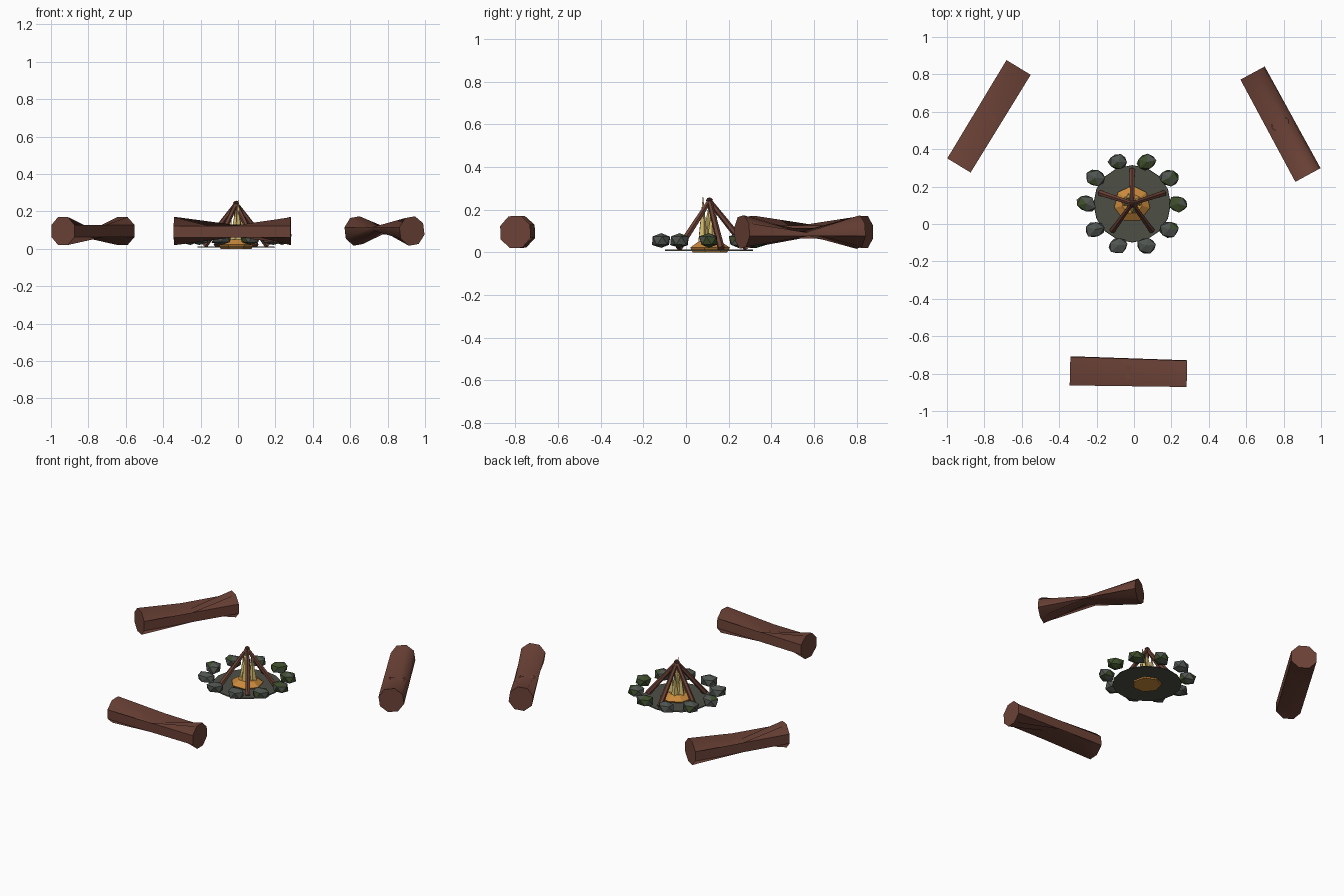
import bpy, bmesh, math, random
from mathutils import Vector, Matrix

if "Cube" in bpy.data.objects:
    bpy.data.objects.remove(bpy.data.objects["Cube"])

random.seed(4)


def material(name, rgb):
    m = bpy.data.materials.new(name)
    m.diffuse_color = (*rgb, 1)
    m.use_nodes = True
    m.node_tree.nodes["Principled BSDF"].inputs["Base Color"].default_value = m.diffuse_color
    return m


BARK = material("brown bark", (0.150, 0.055, 0.038))
STONE = material("grey stone", (0.080, 0.090, 0.080))
MOSS = material("green moss", (0.048, 0.076, 0.024))
ASH = material("dark ash", (0.076, 0.080, 0.062))
EMBER = material("orange ember", (0.58, 0.25, 0.045))
FLAME = material("yellow flame", (0.66, 0.50, 0.16))


def finish(bm, name, mats, smooth=None):
    bmesh.ops.recalc_face_normals(bm, faces=bm.faces)
    me = bpy.data.meshes.new(name)
    bm.to_mesh(me)
    bm.free()
    for m in mats:
        me.materials.append(m)
    ob = bpy.data.objects.new(name, me)
    bpy.context.collection.objects.link(ob)
    if smooth:
        bpy.ops.object.select_all(action='DESELECT')
        bpy.context.view_layer.objects.active = ob
        ob.select_set(True)
        bpy.ops.object.shade_smooth_by_angle(angle=math.radians(smooth))
    return ob


def tapered(bm, a, b, r1, r2, sides):
    """Tapered rod from a to b."""
    a, b = Vector(a), Vector(b)
    d = b - a
    mat = Matrix.Translation((a + b) / 2) @ d.to_track_quat('Z', 'Y').to_matrix().to_4x4()
    bmesh.ops.create_cone(bm, cap_ends=True, segments=sides, radius1=r1, radius2=r2,
                          depth=d.length, matrix=mat)


def bench_log(name, a, b, r1, r2, roll):
    """Octagonal log whose top and underside are pinched in at mid length."""
    a, b = Vector((*a, 0.095)), Vector((*b, 0.095))
    side = (b - a).normalized().cross(Vector((0, 0, 1)))
    bm = bmesh.new()
    rings = []
    for t in (0, 0.5, 1):
        ring = []
        for i in range(8):
            ang = math.radians(roll + 45 * i)
            u, v = math.cos(ang), math.sin(ang)
            if t == 0.5 and abs(v) > 0.5:
                v *= -0.05
            r = r1 + (r2 - r1) * t
            ring.append(bm.verts.new(a.lerp(b, t) + side * u * r + Vector((0, 0, v * 0.081))))
        rings.append(ring)
    for p, q in zip(rings, rings[1:]):
        for i in range(8):
            j = (i + 1) % 8
            bm.faces.new((p[i], p[j], q[j], q[i]))
    bm.faces.new(rings[0][::-1])
    bm.faces.new(rings[2])
    finish(bm, name, [BARK], 60)


# Log seats around the fire
bench_log("front_log", (-0.342, -0.785), (0.283, -0.80), 0.083, 0.076, 20)
bench_log("left_log", (-0.617, 0.837), (-0.936, 0.313), 0.082, 0.079, 22.5)
bench_log("right_log", (0.634, 0.807), (0.930, 0.262), 0.076, 0.079, 14)

CX, CY = -0.01, 0.108

# Ash bed
bm = bmesh.new()
bmesh.ops.create_cone(bm, cap_ends=True, segments=16, radius1=0.207, radius2=0.205, depth=0.006,
                      matrix=Matrix.Translation((CX, CY, 0.010)))
finish(bm, "ash_bed", [ASH])

# Ember mound
bm = bmesh.new()
bmesh.ops.create_cone(bm, cap_ends=True, segments=7, radius1=0.085, radius2=0.098, depth=0.022,
                      matrix=Matrix.Translation((CX, CY, 0.011)))
bmesh.ops.create_cone(bm, cap_ends=True, segments=7, radius1=0.098, radius2=0.055, depth=0.028,
                      matrix=Matrix.Translation((CX, CY, 0.036)))
finish(bm, "ember_mound", [EMBER])

# Flames: (x, y, top height, radius)
bm = bmesh.new()
for x, y, top, r in ((0, 0, 0.225, 0.036), (0.012, -0.03, 0.26, 0.026),
                     (-0.035, 0.01, 0.19, 0.026), (0.034, 0.012, 0.20, 0.026),
                     (-0.01, 0.035, 0.18, 0.024)):
    tapered(bm, (CX + x, CY + y, 0.035), (CX + x * 0.9, CY + y * 0.95, top), r, 0.001, 5)
finish(bm, "flames", [FLAME])

# Tent of five sticks
for i in range(5):
    ang = math.radians(90 + 72 * i)
    d = Vector((math.cos(ang), math.sin(ang), 0))
    c = Vector((CX, CY + 0.002, 0))
    bm = bmesh.new()
    tapered(bm, c + d * 0.178 + Vector((0, 0, 0.017)), c - d * 0.008 + Vector((0, 0, 0.25)),
            0.017, 0.012, 6)
    finish(bm, f"stick_{i + 1}", [BARK])

# Ring of ten stones, some mossy
moss_share = (0.85, 0.5, 0.5, 0.1, 0.45, 0.1, 0.1, 0.1, 0.15, 0.3)
for i, share in enumerate(moss_share):
    ang = math.radians(36 * i)
    bm = bmesh.new()
    bmesh.ops.create_icosphere(bm, subdivisions=1, radius=1)
    for v in bm.verts:
        v.co *= random.uniform(0.92, 1.12)
        v.co = Vector((v.co.x * 0.056, v.co.y * 0.047, max(-0.8, min(0.85, v.co.z)) * 0.042))
    bm.transform(Matrix.Translation((CX + 0.245 * math.cos(ang), CY + 0.235 * math.sin(ang), 0.054))
                 @ Matrix.Rotation(random.uniform(-0.4, 0.4), 4, 'Z'))
    for f in bm.faces:
        f.material_index = int(random.random() < share)
    finish(bm, f"stone_{i + 1}", [STONE, MOSS])
